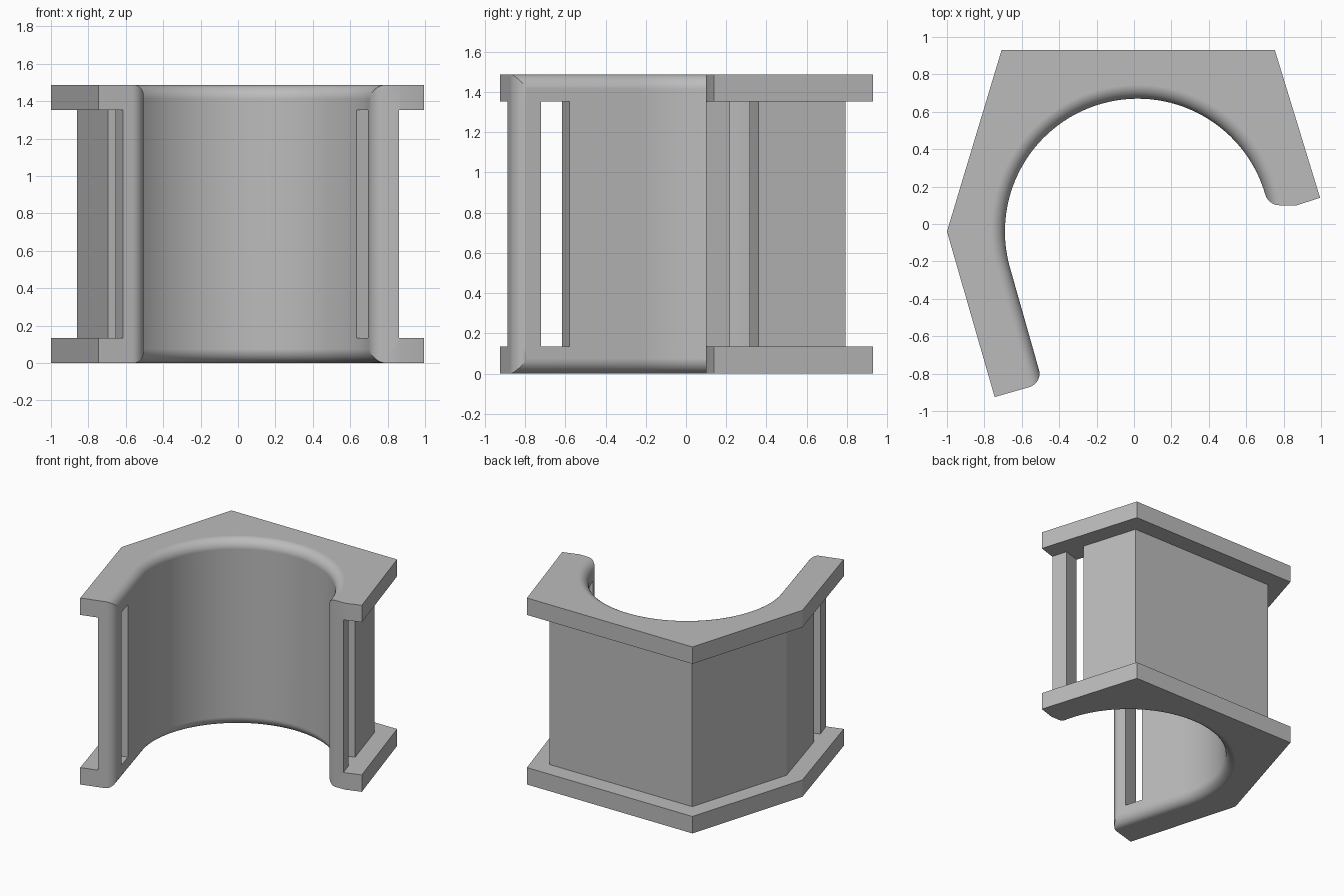
import bpy, bmesh
from math import cos, sin, sqrt, radians, pi
from mathutils import Vector

old = bpy.data.objects.get("Cube")
if old:
    bpy.data.objects.remove(old, do_unlink=True)

HEIGHT, FLANGE = 1.488, 0.135
FILLET, BORE = 0.075, 0.71
CENTRE = Vector((0.02, -0.04))
ARM = Vector((0.273, -0.962))      # direction of the long arm
OUT = Vector((-0.962, -0.273))     # outward normal of the long arm

grey = bpy.data.materials.new("plain_grey")
grey.use_nodes = True
grey.diffuse_color = (0.5, 0.5, 0.5, 1)
grey.node_tree.nodes["Principled BSDF"].inputs["Base Color"].default_value = (0.5, 0.5, 0.5, 1)


def loft(name, rings):
    """Closed solid through a stack of matching (outline, height) rings."""
    bm = bmesh.new()
    loops = [[bm.verts.new((p[0], p[1], z)) for p in pts] for pts, z in rings]
    n = len(loops[0])
    for lo, hi in zip(loops, loops[1:]):
        for i in range(n):
            j = (i + 1) % n
            bm.faces.new((lo[i], lo[j], hi[j], hi[i]))
    bm.faces.new(loops[0][::-1])
    bm.faces.new(loops[-1])
    bmesh.ops.recalc_face_normals(bm, faces=bm.faces)
    mesh = bpy.data.meshes.new(name)
    bm.to_mesh(mesh)
    bm.free()
    mesh.materials.append(grey)
    ob = bpy.data.objects.new(name, mesh)
    bpy.context.collection.objects.link(ob)
    return ob


def prism(name, pts, z0, z1):
    return loft(name, [(pts, z0), (pts, z1)])


def arc(cx, cy, r, a0, a1, n):
    return [(cx + r * cos(radians(a0 + (a1 - a0) * i / n)),
             cy + r * sin(radians(a0 + (a1 - a0) * i / n))) for i in range(n + 1)]


def combine(target, tool, operation):
    bpy.ops.object.select_all(action='DESELECT')
    target.select_set(True)
    bpy.context.view_layer.objects.active = target
    mod = target.modifiers.new("combine", 'BOOLEAN')
    mod.operation, mod.solver, mod.object = operation, 'EXACT', tool
    bpy.ops.object.modifier_apply(modifier=mod.name)
    bpy.data.objects.remove(tool, do_unlink=True)


# Rounded tips of the two arms
left_tip = arc(-0.584, -0.796, 0.08, -74.2, 15.8, 10)
right_tip = arc(0.779, 0.18, 0.08, -163.8, -90, 10)

# Flange outline: the inside is opened later by the bore
flange = ([(-0.745, -0.925)] + left_tip + [(-0.4, -0.5), (0.3, 0.1), (0.6, 0.15)]
          + right_tip + [(0.87, 0.1), (0.995, 0.14), (0.753, 0.93), (-0.708, 0.93), (-1, -0.04)])

# Recessed wall and the posts beyond the slots
wall = [(-0.696, -0.617), (-0.515, -0.566), (0, 0), (0.587, 0.3), (0.782, 0.36),
        (0.651, 0.793), (-0.61, 0.793), (-0.86, -0.04)]
left_post = [(-0.615, -0.888)] + left_tip + [(-0.475, -0.706), (-0.656, -0.757)]
right_post = [(0.825, 0.218), (0.65, 0.165)] + right_tip + [(0.861, 0.1)]

bracket = prism("slotted_half_collar", flange, 0, FLANGE)
top = HEIGHT - FLANGE
for name, pts, z0, z1 in (("wall", wall, FLANGE, top),
                          ("left_post", left_post, FLANGE, top),
                          ("right_post", right_post, FLANGE, top),
                          ("top_flange", flange, top, HEIGHT)):
    combine(bracket, prism(name, pts, z0, z1), 'UNION')


# Bore with flared ends, which leaves rounded inner rims
def bore_outline(d):
    pts = arc(CENTRE.x, CENTRE.y, BORE + d, -20, 195.84, 72)
    end = CENTRE + OUT * (BORE + d) + ARM * 0.9
    return pts + [(end.x, end.y)]


steps = 10
flare = [(FILLET * (1 - sin(a)), FILLET * (1 - cos(a)))
         for a in [pi / 2 * i / steps for i in range(steps + 1)]]
lower = [(bore_outline(FILLET), -0.05)] + [(bore_outline(d), z) for d, z in flare]
upper = [(pts, HEIGHT - z) for pts, z in reversed(lower)]
bore = loft("bore_cutter", lower + upper)
bore.hide_render = True
combine(bracket, bore, 'DIFFERENCE')

# Smooth curved surfaces, crisp corners
bpy.ops.object.shade_smooth_by_angle(angle=radians(30))
weighted = bracket.modifiers.new("even_shading", 'WEIGHTED_NORMAL')
weighted.keep_sharp = True
